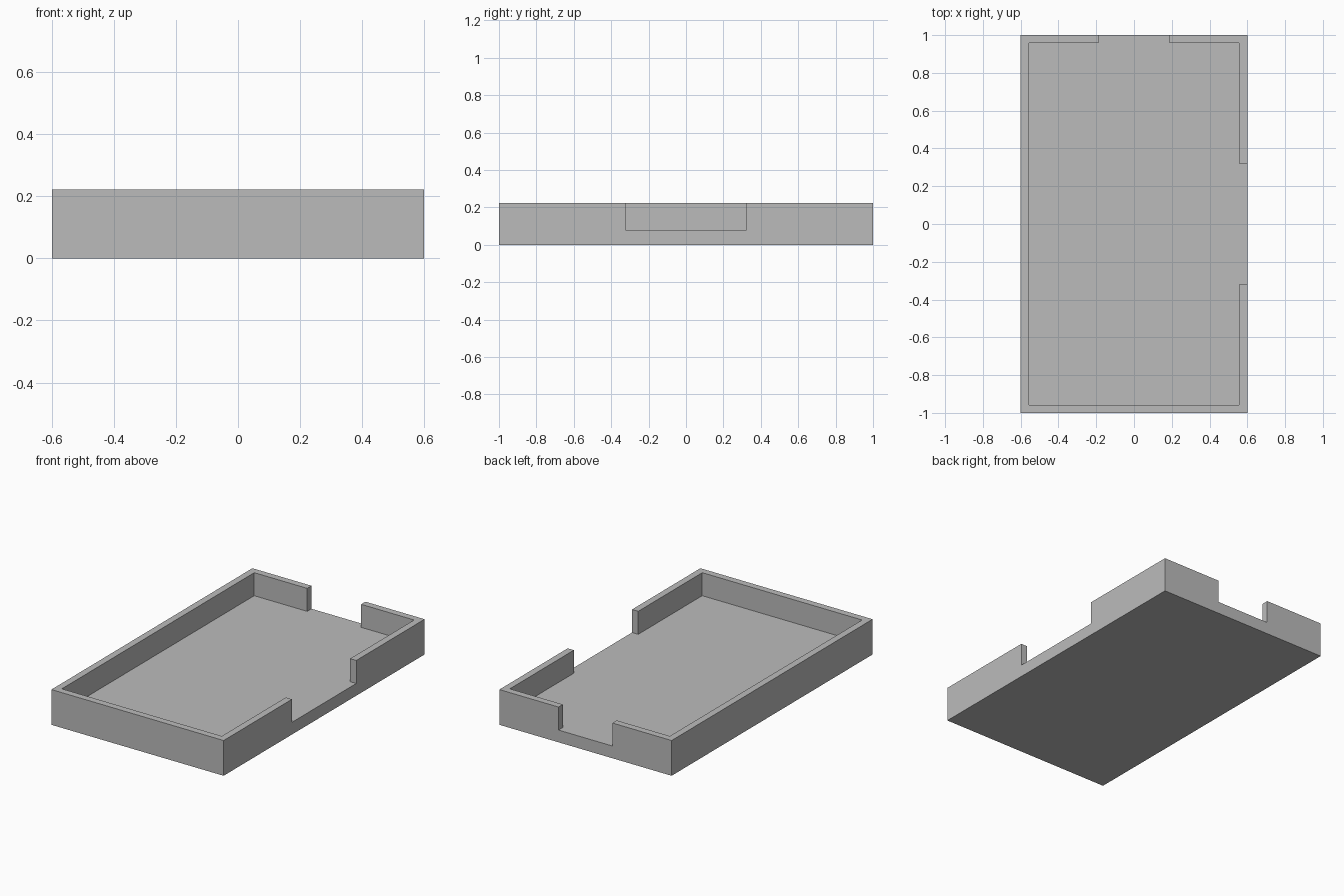
import bpy
import bmesh

default_cube = bpy.data.objects.get("Cube")
if default_cube:
    bpy.data.objects.remove(default_cube, do_unlink=True)

# Tray dimensions
HALF_X, HALF_Y, HEIGHT = 0.60, 1.0, 0.222
WALL, FLOOR = 0.043, 0.077
SIDE_GAP, BACK_GAP = 0.32, 0.188   # half widths of the wall openings
OVER = 0.1                         # how far the cutter reaches past the tray

grey = bpy.data.materials.new("plain grey")
grey.use_nodes = True
grey.diffuse_color = (0.5, 0.5, 0.5, 1)
grey.node_tree.nodes["Principled BSDF"].inputs["Base Color"].default_value = grey.diffuse_color


def prism(name, outline, bottom, top):
    """Extrude a counter-clockwise plan outline between two heights."""
    bm = bmesh.new()
    base = bm.faces.new([bm.verts.new((x, y, bottom)) for x, y in outline])
    side = bmesh.ops.extrude_face_region(bm, geom=[base])["geom"]
    verts = [v for v in side if isinstance(v, bmesh.types.BMVert)]
    bmesh.ops.translate(bm, verts=verts, vec=(0, 0, top - bottom))
    bmesh.ops.recalc_face_normals(bm, faces=bm.faces)
    mesh = bpy.data.meshes.new(name)
    bm.to_mesh(mesh)
    bm.free()
    mesh.materials.append(grey)
    obj = bpy.data.objects.new(name, mesh)
    bpy.context.collection.objects.link(obj)
    return obj


# Solid block for the tray
tray = prism("tray", [(-HALF_X, -HALF_Y), (HALF_X, -HALF_Y),
                      (HALF_X, HALF_Y), (-HALF_X, HALF_Y)], 0, HEIGHT)

# Cavity outline, with openings through the +x wall and the back wall
ix, iy = HALF_X - WALL, HALF_Y - WALL
ox, oy = HALF_X + OVER, HALF_Y + OVER
cavity = prism("cavity_cutter", [
    (-ix, -iy), (ix, -iy),
    (ix, -SIDE_GAP), (ox, -SIDE_GAP), (ox, SIDE_GAP), (ix, SIDE_GAP),
    (ix, iy),
    (BACK_GAP, iy), (BACK_GAP, oy), (-BACK_GAP, oy), (-BACK_GAP, iy),
    (-ix, iy)], FLOOR, HEIGHT + OVER)
cavity.hide_render = True

# Hollow out the tray, then discard the cutter
cut = tray.modifiers.new("hollow", "BOOLEAN")
cut.operation = "DIFFERENCE"
cut.solver = "EXACT"
cut.object = cavity
bpy.context.view_layer.objects.active = tray
tray.select_set(True)
bpy.ops.object.modifier_apply(modifier=cut.name)
bpy.data.objects.remove(cavity, do_unlink=True)
